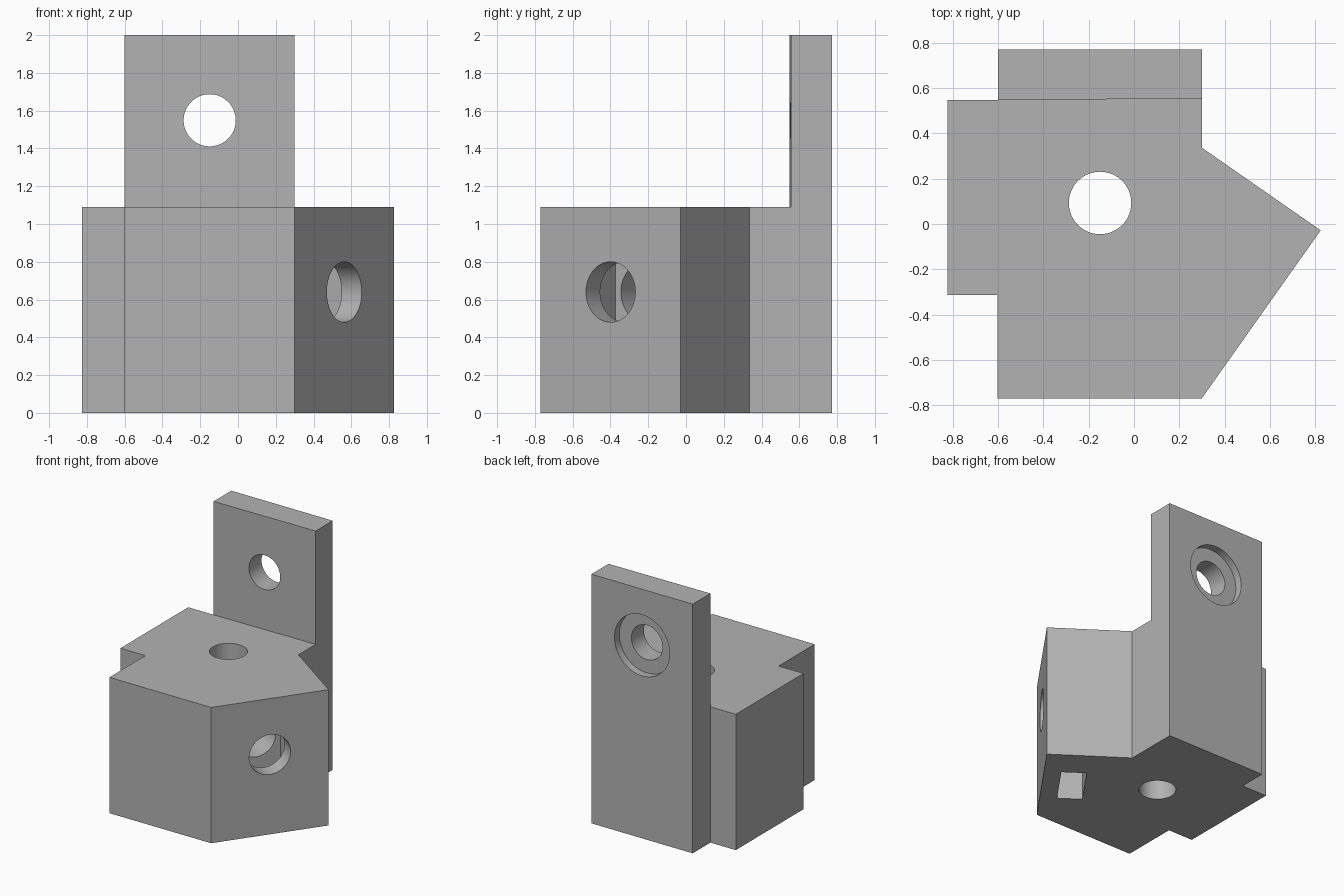
import bpy, bmesh, math
from mathutils import Vector, Matrix

if "Cube" in bpy.data.objects:
    bpy.data.objects.remove(bpy.data.objects["Cube"])

grey = bpy.data.materials.new("plain grey")
grey.diffuse_color = (0.45, 0.45, 0.45, 1)
grey.use_nodes = True
grey.node_tree.nodes["Principled BSDF"].inputs["Base Color"].default_value = grey.diffuse_color


def finish(name, bm):
    bmesh.ops.recalc_face_normals(bm, faces=bm.faces)
    mesh = bpy.data.meshes.new(name)
    bm.to_mesh(mesh)
    bm.free()
    mesh.materials.append(grey)
    ob = bpy.data.objects.new(name, mesh)
    bpy.context.collection.objects.link(ob)
    return ob


def raise_faces(bm, faces, height):
    new = bmesh.ops.extrude_face_region(bm, geom=faces)["geom"]
    verts = [g for g in new if isinstance(g, bmesh.types.BMVert)]
    bmesh.ops.translate(bm, verts=verts, vec=(0, 0, height))
    return [g for g in new if isinstance(g, bmesh.types.BMFace)]


def cut(target, cutter):
    mod = target.modifiers.new(cutter.name, 'BOOLEAN')
    mod.operation, mod.solver, mod.object = 'DIFFERENCE', 'EXACT', cutter
    bpy.context.view_layer.objects.active = target
    bpy.ops.object.modifier_apply(modifier=mod.name)
    bpy.data.objects.remove(cutter)


def drill(target, name, start, end, radius):
    start, end = Vector(start), Vector(end)
    axis = end - start
    bm = bmesh.new()
    bmesh.ops.create_cone(
        bm, cap_ends=True, segments=64, radius1=radius, radius2=radius, depth=axis.length,
        matrix=Matrix.Translation((start + end) / 2) @ axis.to_track_quat('Z', 'Y').to_matrix().to_4x4())
    cut(target, finish(name, bm))


# Block with side tongue and pointed corner, plus the tall back plate
BLOCK_TOP, PLATE_TOP = 1.09, 2.0
bm = bmesh.new()
seam_r, seam_l = bm.verts.new((0.3, 0.555, 0)), bm.verts.new((-0.6, 0.547, 0))
block = [(-0.825, 0.547), (-0.825, -0.313), (-0.603, -0.313), (-0.603, -0.77),
         (0.3, -0.77), (0.825, -0.028), (0.3, 0.337)]
block_face = bm.faces.new([seam_l] + [bm.verts.new((x, y, 0)) for x, y in block] + [seam_r])
plate_face = bm.faces.new([seam_l, seam_r] + [bm.verts.new((x, 0.772, 0)) for x in (0.3, -0.6)])
tops = raise_faces(bm, [block_face, plate_face], BLOCK_TOP)
plate_top = max(tops, key=lambda f: f.calc_center_median().y)
raise_faces(bm, [plate_top], PLATE_TOP - BLOCK_TOP)
bracket = finish("bracket_block", bm)

# Vertical bore
drill(bracket, "bore", (-0.15, 0.093, -0.1), (-0.15, 0.093, 1.3), 0.138)

# Plate hole with counterbore at the back
drill(bracket, "plate_hole", (-0.15, 0.4, 1.549), (-0.15, 0.9, 1.549), 0.138)
drill(bracket, "counterbore", (-0.15, 0.71, 1.549), (-0.15, 0.9, 1.549), 0.245)

# Clamp screw hole from the slanted face into the bore
face_mid = Vector((0.5625, -0.399, 0.64))
along = Vector((0.525, 0.742, 0)).normalized()
inward = Vector((-along.y, along.x, 0))
drill(bracket, "screw_hole", face_mid - inward * 0.1, face_mid + inward * 0.86, 0.16)

# Nut slot open at the bottom
bm = bmesh.new()
slot_mid = face_mid + inward * 0.225
frame = Matrix((along, inward, (0, 0, 1))).transposed().to_4x4()
slot_mid.z = 0.365
bmesh.ops.create_cube(bm, size=1, matrix=Matrix.Translation(slot_mid) @ frame
                      @ Matrix.Diagonal((0.39, 0.19, 0.93, 1)))
cut(bracket, finish("nut_slot", bm))

bpy.ops.object.select_all(action='DESELECT')
bracket.select_set(True)
bpy.context.view_layer.objects.active = bracket
bpy.ops.object.shade_smooth_by_angle(angle=math.radians(30))
